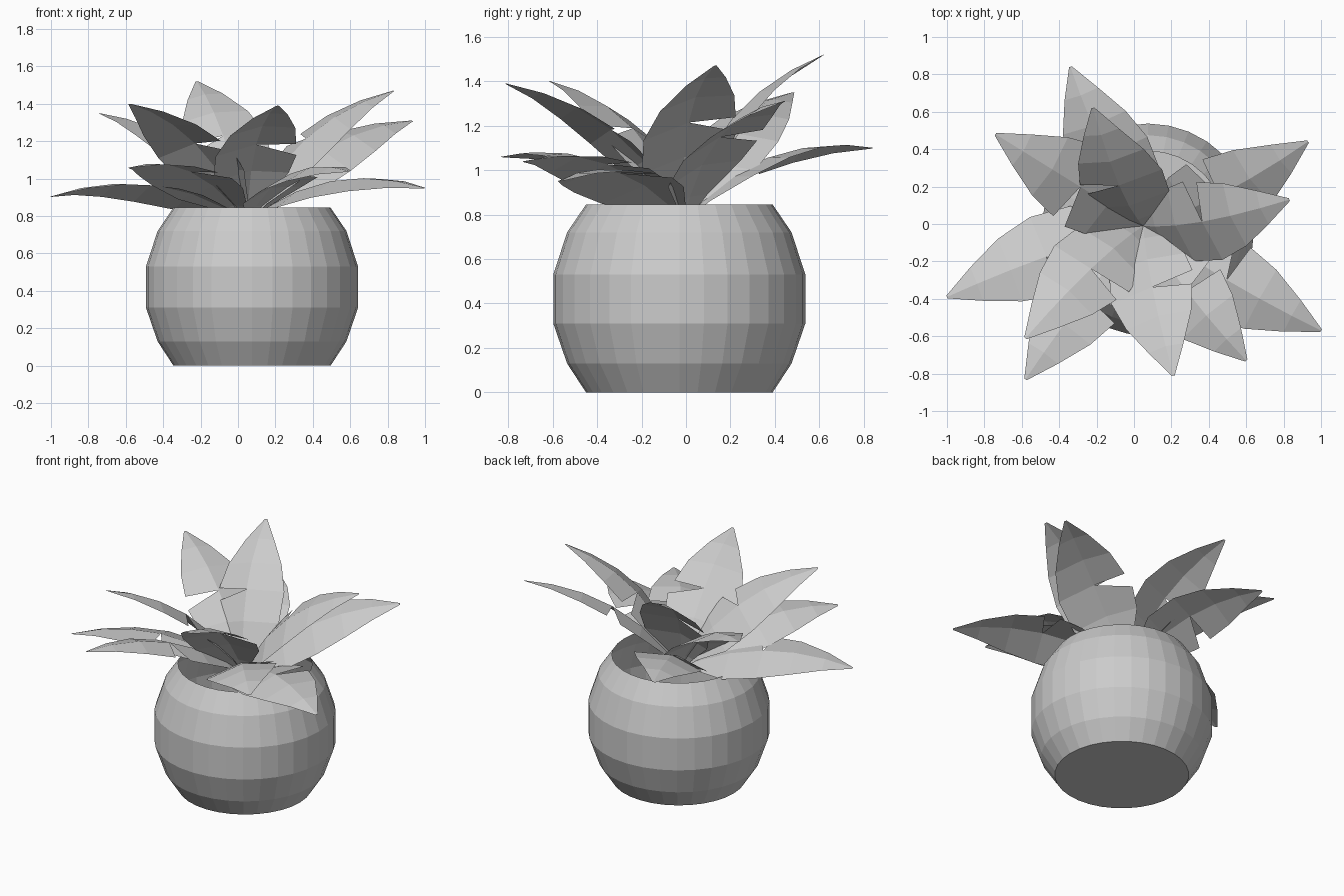
import bpy, bmesh, math
from mathutils import Vector, Matrix

if "Cube" in bpy.data.objects:
    bpy.data.objects.remove(bpy.data.objects["Cube"], do_unlink=True)

clay = bpy.data.materials.new("light_grey")
clay.use_nodes = True
clay.diffuse_color = (0.6, 0.6, 0.6, 1)
clay.node_tree.nodes["Principled BSDF"].inputs["Base Color"].default_value = clay.diffuse_color


def finish(bm, name):
    mesh = bpy.data.meshes.new(name)
    bm.to_mesh(mesh)
    bm.free()
    mesh.materials.append(clay)
    obj = bpy.data.objects.new(name, mesh)
    bpy.context.collection.objects.link(obj)
    return obj


# Pot: faceted open bowl turned from a profile of (radius, height)
def build_pot(centre, sides=32):
    profile = [(0.42, 0), (0.505, 0.13), (0.567, 0.31), (0.567, 0.53), (0.505, 0.72), (0.42, 0.845)]
    bm = bmesh.new()
    rings = []
    for r, z in profile:
        angles = [2 * math.pi * i / sides for i in range(sides)]
        rings.append([bm.verts.new((centre[0] + r * math.cos(a), centre[1] + r * math.sin(a), z))
                      for a in angles])
    for low, high in zip(rings, rings[1:]):
        for i in range(sides):
            j = (i + 1) % sides
            bm.faces.new((low[i], low[j], high[j], high[i]))
    bm.faces.new(rings[0][::-1])
    finish(bm, "pot")


# Leaf outlines: (fraction along the leaf, half width)
RIGHT = [(0, 0.015), (0.12, 0.09), (0.3, 0.225), (0.5, 0.24), (0.68, 0.19), (0.85, 0.1), (1, 0.008)]
LEFT_LOW = [(0, 0.015), (0.12, 0.09), (0.3, 0.2), (0.43, 0.225)]
LEFT_HIGH = [(0.52, 0.21), (0.68, 0.175), (0.85, 0.095), (1, 0.008)]
BASE = Vector((0.05, -0.01, 0.77))


# One arched leaf, ridged along the middle, with a slit in its left half
def build_leaf(name, tip, roll, bump=0.13, droop=0.2):
    axis = Vector(tip) - BASE
    d = axis.normalized()
    turn = Matrix.Rotation(math.radians(roll), 3, d)
    side = turn @ Vector((0, 0, 1)).cross(d).normalized()
    up = d.cross(side)
    bm = bmesh.new()

    def point(t, w):
        lift = bump * 4 * t * (1 - t) - droop * abs(w)
        return bm.verts.new(BASE + axis * t + side * w + up * lift)

    rib = [point(t, 0) for t, w in RIGHT]
    right = [point(t, -w) for t, w in RIGHT]
    low = [point(t, w) for t, w in LEFT_LOW]
    high = [point(t, w) for t, w in LEFT_HIGH]
    for spine, edge in ((rib, right), (low, rib[:4]), (high, rib[3:])):
        for i in range(len(edge) - 1):
            bm.faces.new((edge[i], edge[i + 1], spine[i + 1], spine[i]))
    finish(bm, name)


build_pot((0.075, -0.03))

# Leaves: tip position and roll (positive lifts the left half)
LEAVES = [
    ((-0.74, 0.48, 1.35), 0), ((-0.34, 0.84, 1.1), -12), ((-0.22, 0.62, 1.52), -15),
    ((0.93, 0.44, 1.31), 18), ((0.83, 0.13, 1.47), 15), ((1.0, -0.57, 0.95), 10),
    ((0.6, -0.73, 1.04), 12), ((0.21, -0.81, 1.39), 8), ((-0.58, -0.83, 1.06), 8),
    ((-0.58, -0.61, 1.4), 12), ((-1.0, -0.39, 0.905), 10),
]
for n, (tip, roll) in enumerate(LEAVES, 1):
    build_leaf(f"leaf_{n}", tip, roll)
